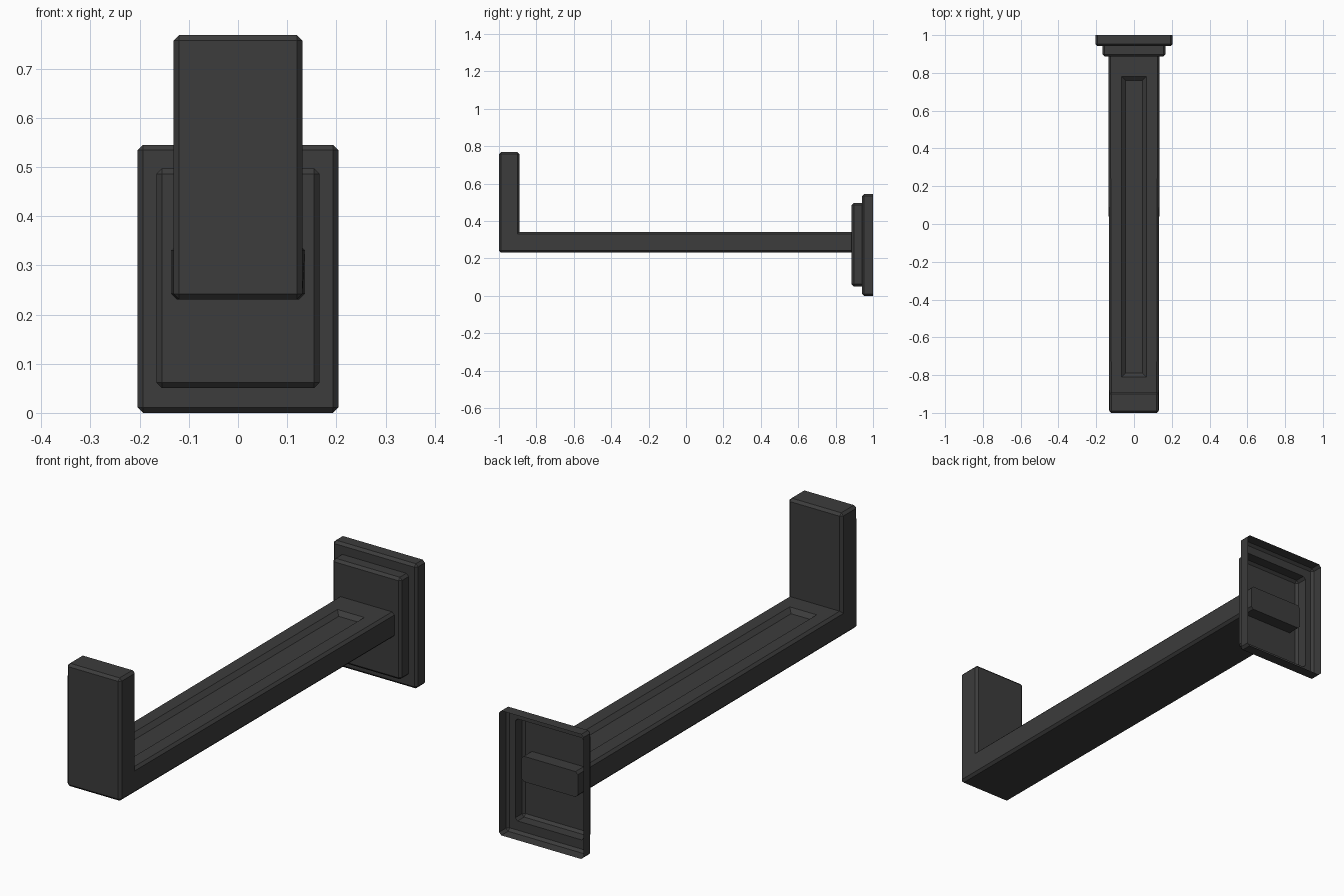
import bpy, bmesh

if "Cube" in bpy.data.objects:
    bpy.data.objects.remove(bpy.data.objects["Cube"])

dark = bpy.data.materials.new("dark_metal")
dark.diffuse_color = (0.045, 0.045, 0.045, 1)
dark.use_nodes = True
dark.node_tree.nodes["Principled BSDF"].inputs["Base Color"].default_value = dark.diffuse_color


def bevel_convex(bm, width, keep=lambda e: True):
    bm.normal_update()
    edges = [e for e in bm.edges if len(e.link_faces) == 2
             and e.calc_face_angle_signed() > 0.5 and keep(e)]
    bmesh.ops.bevel(bm, geom=edges, offset=width, segments=1,
                    profile=0.5, affect='EDGES')
    bm.normal_update()


def finish(bm, name):
    me = bpy.data.meshes.new(name)
    bm.to_mesh(me)
    bm.free()
    ob = bpy.data.objects.new(name, me)
    bpy.context.collection.objects.link(ob)
    me.materials.append(dark)
    bpy.ops.object.select_all(action='DESELECT')
    ob.select_set(True)
    bpy.context.view_layer.objects.active = ob
    bpy.ops.object.shade_smooth_by_angle(angle=0.6)
    return ob


# Stepped wall plate: thin pressed shell, open at the back
bm = bmesh.new()
rings = []
for w, z0, z1, y in [(0.204, 0, 0.545, 1.0), (0.204, 0, 0.545, 0.942),
                     (0.166, 0.051, 0.497, 0.942), (0.166, 0.051, 0.497, 0.886)]:
    rings.append([bm.verts.new(p) for p in
                  ((-w, y, z0), (w, y, z0), (w, y, z1), (-w, y, z1))])
for a, b in zip(rings, rings[1:]):
    for i in range(4):
        j = (i + 1) % 4
        bm.faces.new((a[i], a[j], b[j], b[i]))
cap = bm.faces.new(rings[-1])
bmesh.ops.recalc_face_normals(bm, faces=bm.faces)
bm.normal_update()
if cap.normal.y > 0:
    bmesh.ops.reverse_faces(bm, faces=bm.faces)
bevel_convex(bm, 0.011)
finish(bm, "wall_plate")

# L-shaped arm with upturned end, very slightly wider at the wall
bm = bmesh.new()
profile = [(-1, 0.231), (0.942, 0.231), (0.942, 0.342),
           (-0.89, 0.342), (-0.89, 0.768), (-1, 0.768)]
sides = []
for s in (-1, 1):
    sides.append([bm.verts.new((s * (0.136 if y > 0 else 0.131), y, z))
                  for y, z in profile])
    bm.faces.new(sides[-1])
n = len(profile)
for i in range(n):
    j = (i + 1) % n
    bm.faces.new((sides[0][i], sides[0][j], sides[1][j], sides[1][i]))
bmesh.ops.recalc_face_normals(bm, faces=bm.faces)
bevel_convex(bm, 0.011, lambda e: min(v.co.y for v in e.verts) < 0.9)

# Shallow tapered channel along the top of the arm
top = max((f for f in bm.faces if f.normal.z > 0.9), key=lambda f: f.calc_area())
for half, y0, y1, z in [(0.065, -0.81, 0.78, 0.342), (0.045, -0.79, 0.76, 0.325)]:
    bmesh.ops.inset_individual(bm, faces=[top], thickness=0.01)
    c = top.calc_center_median()
    for v in top.verts:
        v.co = (half if v.co.x > c.x else -half, y1 if v.co.y > c.y else y0, z)
finish(bm, "hook_arm")
